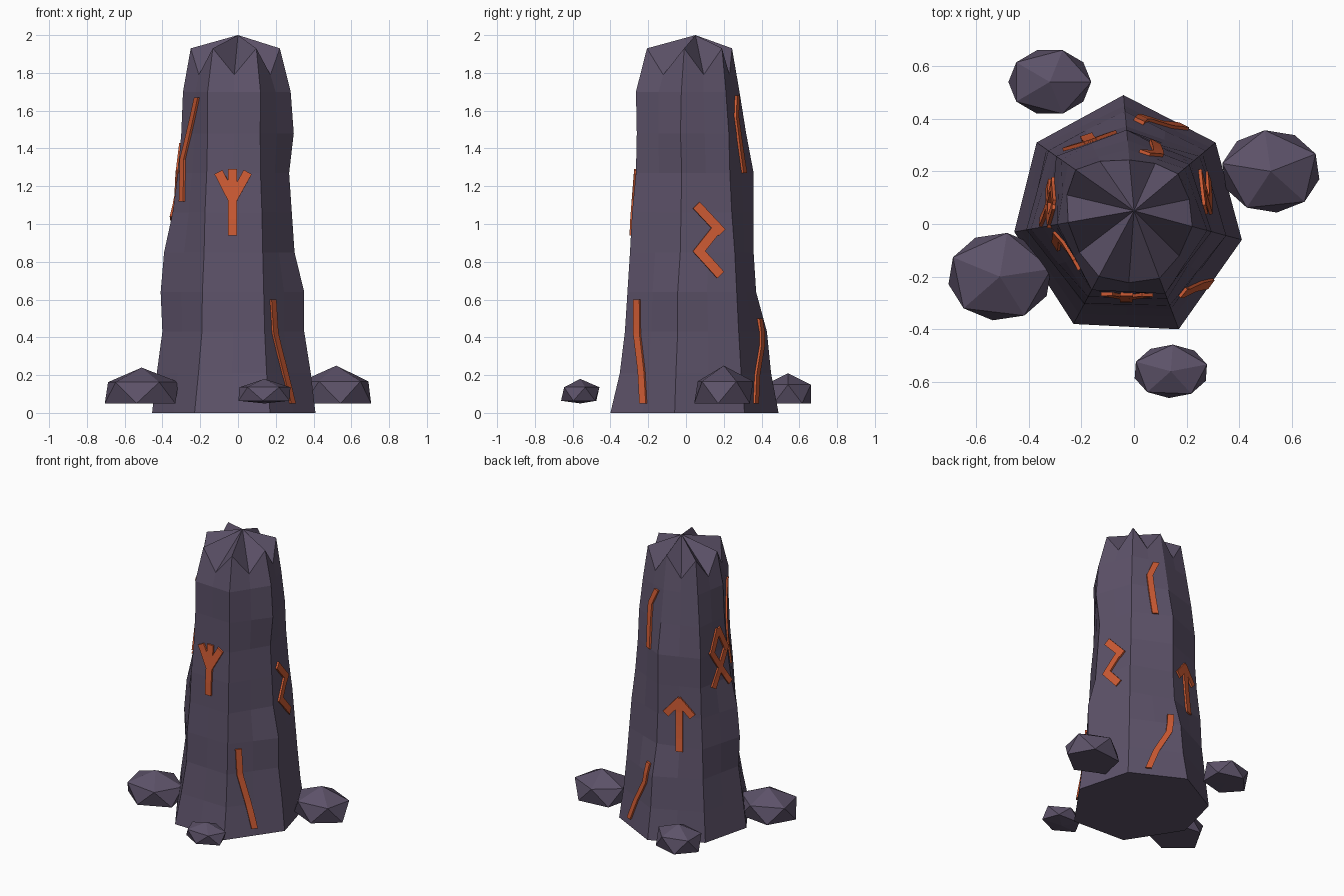
import bpy, bmesh, math
from mathutils import Vector, Matrix

if "Cube" in bpy.data.objects:
    bpy.data.objects.remove(bpy.data.objects["Cube"])


def material(name, rgb):
    m = bpy.data.materials.new(name)
    m.diffuse_color = (*rgb, 1)
    m.use_nodes = True
    m.node_tree.nodes["Principled BSDF"].inputs["Base Color"].default_value = m.diffuse_color
    return m


STONE = material("purple_stone", (0.108, 0.084, 0.140))
GLOW = material("ember_orange", (0.62, 0.105, 0.034))


def finish(bm, name, mat):
    bmesh.ops.recalc_face_normals(bm, faces=bm.faces)
    me = bpy.data.meshes.new(name)
    bm.to_mesh(me)
    bm.free()
    me.materials.append(mat)
    ob = bpy.data.objects.new(name, me)
    bpy.context.collection.objects.link(ob)
    return ob


# Seven-sided pillar: base corners around the axis, and how far each shrinks by height
AXIS = Vector((0, 0.05))
CORNERS = [Vector(p) for p in ((-.23, -.43), (.17, -.45), (.41, -.11), (.31, .26),
                               (-.04, .44), (-.37, .26), (-.455, -.08))]
LEVELS = [0, .21, .43, .64, .85, 1.06, 1.27, 1.48, 1.70, 1.93]
SHRINK = [
    (1, .91, .83, .82, .78, .76, .72, .70, .70, .58),
    (1, .89, .83, .80, .77, .745, .70, .69, .70, .57),
    (1, .94, .855, .855, .73, .695, .66, .72, .68, .54),
    (1, .93, .88, .84, .80, .74, .70, .68, .62, .54),
    (1, .91, .86, .73, .70, .70, .70, .61, .53, .44),
    (1, .95, .90, .88, .83, .80, .80, .75, .68, .60),
    (1, .945, .88, .90, .86, .76, .70, .66, .64, .55),
]
N = len(CORNERS)


def corner(i, level):
    return AXIS + CORNERS[i % N] * SHRINK[i % N][level]


def build_pillar():
    bm = bmesh.new()
    rings = []
    for k, z in enumerate(LEVELS):
        ring = []
        for i in range(N):
            a, b = corner(i, k), corner(i + 1, k)
            mid, mz = (a + b) / 2, z
            if k == len(LEVELS) - 1:      # notches between the crown points
                mid, mz = AXIS + (mid - AXIS) * 1.08, 1.79
            ring += [bm.verts.new((*a, z)), bm.verts.new((*mid, mz))]
        rings.append(ring)
    n = 2 * N
    for lo, hi in zip(rings, rings[1:]):
        for j in range(n):
            bm.faces.new((lo[j], lo[(j + 1) % n], hi[(j + 1) % n], hi[j]))
    apex = bm.verts.new((*AXIS, 2.0))
    for j in range(n):
        bm.faces.new((rings[-1][j], rings[-1][(j + 1) % n], apex))
    bm.faces.new(rings[0][::-1])
    finish(bm, "stone_pillar", STONE)


def on_side(side, u, z, lift):
    """Point on a pillar side: u sideways from its middle, z up, lifted outward."""
    k = max(i for i in range(len(LEVELS) - 1) if LEVELS[i] <= z)
    t = (z - LEVELS[k]) / (LEVELS[k + 1] - LEVELS[k])
    a = corner(side, k).lerp(corner(side, k + 1), t)
    b = corner(side + 1, k).lerp(corner(side + 1, k + 1), t)
    d = (b - a).normalized()
    p = (a + b) / 2 + d * u + Vector((d.y, -d.x)) * lift
    return Vector((*p, z))


def ribbon(bm, side, path, width, level_ends=False, steps=4):
    """Thin raised band following a path on one pillar side."""
    pts = [Vector(p) for p in path]
    sections = []
    for p, q in zip(pts, pts[1:]):
        d = (q - p).normalized()
        off = Vector((width / 2, 0)) if level_ends else Vector((-d.y, d.x)) * width / 2
        first = 1 if sections else 0
        for s in range(first, steps + 1):
            c = p.lerp(q, s / steps)
            sections.append([bm.verts.new(on_side(side, *(c + off * e), h))
                             for e, h in ((-1, -.01), (1, -.01), (1, .012), (-1, .012))])
    for s, t in zip(sections, sections[1:]):
        for j in range(4):
            bm.faces.new((s[j], s[(j + 1) % 4], t[(j + 1) % 4], t[j]))
    bm.faces.new(sections[0])
    bm.faces.new(sections[-1][::-1])


def rune(name, side, strokes, width):
    bm = bmesh.new()
    for a, b in strokes:
        ribbon(bm, side, (a, b), width)
    finish(bm, name, GLOW)


def crack(name, side, path):
    bm = bmesh.new()
    ribbon(bm, side, path, 0.042, True)
    finish(bm, name, GLOW)


def rock(name, x, y, rx, ry, top, turn):
    """Squashed twelve-cornered boulder with a flattened underside."""
    bm = bmesh.new()
    bmesh.ops.create_icosphere(bm, subdivisions=1, radius=1)
    bmesh.ops.rotate(bm, verts=bm.verts, matrix=Matrix.Rotation(math.radians(turn), 3, 'Z'))
    for v in bm.verts:
        v.co = (x + v.co.x * rx / .88, y + v.co.y * ry / .88,
                max(.05, .1 + v.co.z * (top - .1)))
    finish(bm, name, STONE)


build_pillar()

# Carved runes
rune("fork_rune", 0, [((-.005, .94), (-.005, 1.29)), ((-.005, 1.13), (-.08, 1.275)),
                      ((-.005, 1.13), (.075, 1.275))], .048)
rune("zigzag_rune", 2, [((-.055, 1.10), (.08, .955)), ((.065, .99), (-.06, .84)),
                        ((-.06, .87), (.07, .73))], .05)
rune("arrow_rune", 4, [((0, .61), (0, .97)), ((.01, .97), (-.09, .86)),
                       ((-.01, .97), (.09, .86))], .048)
rune("loop_rune", 5, [((.05, 1.42), (-.03, 1.26)), ((.05, 1.42), (.12, 1.26)),
                      ((-.035, 1.29), (.12, 1.03)), ((.125, 1.29), (-.03, 1.03))], .04)

# Glowing cracks
crack("front_right_crack", 1, [(-.10, .60), (-.09, .42), (-.04, .22), (.0, .05)])
crack("front_left_crack", 6, [(.03, 1.67), (-.05, 1.48), (-.10, 1.34), (-.07, 1.12)])
crack("back_low_crack", 3, [(.11, .50), (.09, .36), (.0, .20), (-.06, .05)])
crack("back_high_crack", 3, [(.05, 1.68), (.0, 1.57), (.01, 1.40), (.02, 1.27)])

# Boulders around the foot
rock("left_rock", -.51, -.20, .195, .165, .24, 10)
rock("right_rock", .52, .20, .185, .155, .25, 25)
rock("back_rock", -.32, .54, .155, .125, .21, 0)
rock("front_rock", .14, -.56, .14, .10, .18, 15)
